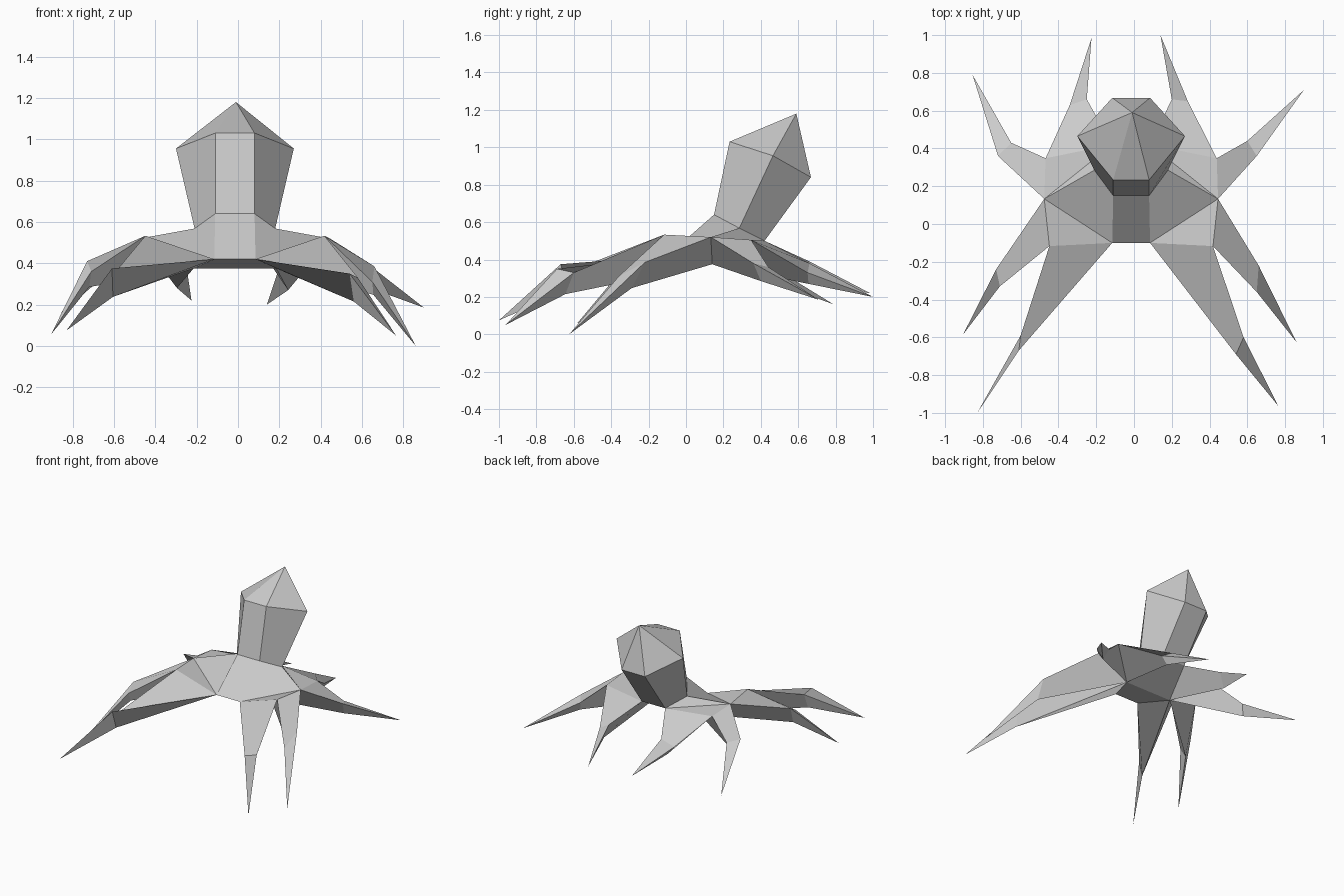
import bpy, bmesh
from mathutils import Vector

if "Cube" in bpy.data.objects:
    bpy.data.objects.remove(bpy.data.objects["Cube"])

CX = -0.015  # the figure's mirror line


def make(name, verts, faces):
    bm = bmesh.new()
    vs = [bm.verts.new(v) for v in verts]
    for f in faces:
        bm.faces.new([vs[i] for i in f])
    bmesh.ops.remove_doubles(bm, verts=bm.verts, dist=0.0005)
    bmesh.ops.recalc_face_normals(bm, faces=bm.faces)
    me = bpy.data.meshes.new(name)
    bm.to_mesh(me)
    bm.free()
    ob = bpy.data.objects.new(name, me)
    bpy.context.collection.objects.link(ob)
    return ob


def side(p, s):
    return Vector((CX + s * p[0], p[1], p[2]))


def hexagon(half):
    # front, side and back points on the right, then mirrored
    return [side(p, 1) for p in half] + [side(p, -1) for p in reversed(half)]


# Mantle: two tilted hexagon rings and a pointed top
neck = [(0.095, 0.15, 0.64), (0.195, 0.285, 0.568), (0.10, 0.42, 0.50)]
crown = [(0.095, 0.233, 1.03), (0.285, 0.465, 0.955), (0.10, 0.668, 0.84)]
verts = hexagon(neck) + hexagon(crown) + [Vector((-0.01, 0.59, 1.18))]
faces = []
for i in range(6):
    j = (i + 1) % 6
    faces += [(i, j, j + 6, i + 6), (i + 6, j + 6, 12)]
make("mantle", verts, faces)

# Body: rim corners, one underside point where a side's legs meet, and neck points
rim = [(0.10, -0.10, 0.42), (0.433, -0.117, 0.533), (0.46, 0.133, 0.52),
       (0.453, 0.348, 0.505), (0.10, 0.42, 0.50)]
under = (0.20, 0.14, 0.375)
verts, faces = [], []
for s in (1, -1):
    o = len(verts)
    verts += [side(p, s) for p in rim + [under] + neck]
    faces += [tuple(o + k for k in q) for q in
              ((0, 1, 2), (0, 2, 7, 6), (2, 3, 4), (2, 4, 7))]
faces += [(0, 9, 15, 6), (0, 9, 14, 5), (4, 13, 14, 5)]
make("body", verts, faces)

# Legs: two knee corners and a tip; a third knee corner hangs below
right_legs = [
    ((0.54, -0.69, 0.35), (0.58, -0.60, 0.33), (0.765, -0.965, 0.05)),
    ((0.65, -0.36, 0.31), (0.66, -0.22, 0.385), (0.86, -0.625, 0.0)),
    ((0.65, 0.36, 0.38), (0.60, 0.44, 0.36), (0.90, 0.71, 0.185)),
    ((0.285, 0.65, 0.33), (0.20, 0.66, 0.38), (0.14, 1.0, 0.20))]
left_legs = [
    ((-0.61, -0.67, 0.375), (-0.60, -0.59, 0.35), (-0.83, -1.0, 0.075)),
    ((-0.71, -0.33, 0.36), (-0.73, -0.24, 0.41), (-0.905, -0.585, 0.055)),
    ((-0.72, 0.36, 0.40), (-0.65, 0.43, 0.38), (-0.855, 0.79, 0.16)),
    ((-0.34, 0.63, 0.34), (-0.25, 0.66, 0.39), (-0.225, 0.985, 0.22))]
drops = [0.125, 0.10, 0.085, 0.085]
leg_faces = [(0, 1, 4, 3), (0, 2, 5, 3), (1, 2, 5, 4),
             (3, 4, 6), (4, 5, 6), (5, 3, 6)]
for s, label, legs in ((1, "right", right_legs), (-1, "left", left_legs)):
    for i, (a, b, tip) in enumerate(legs):
        base = [side(p, s) for p in (rim[i], rim[i + 1], under)]
        low = (Vector(a) + Vector(b)) / 2 - Vector((0, 0, drops[i]))
        make(f"{label}_leg_{i + 1}", base + [Vector(a), Vector(b), low, Vector(tip)], leg_faces)
